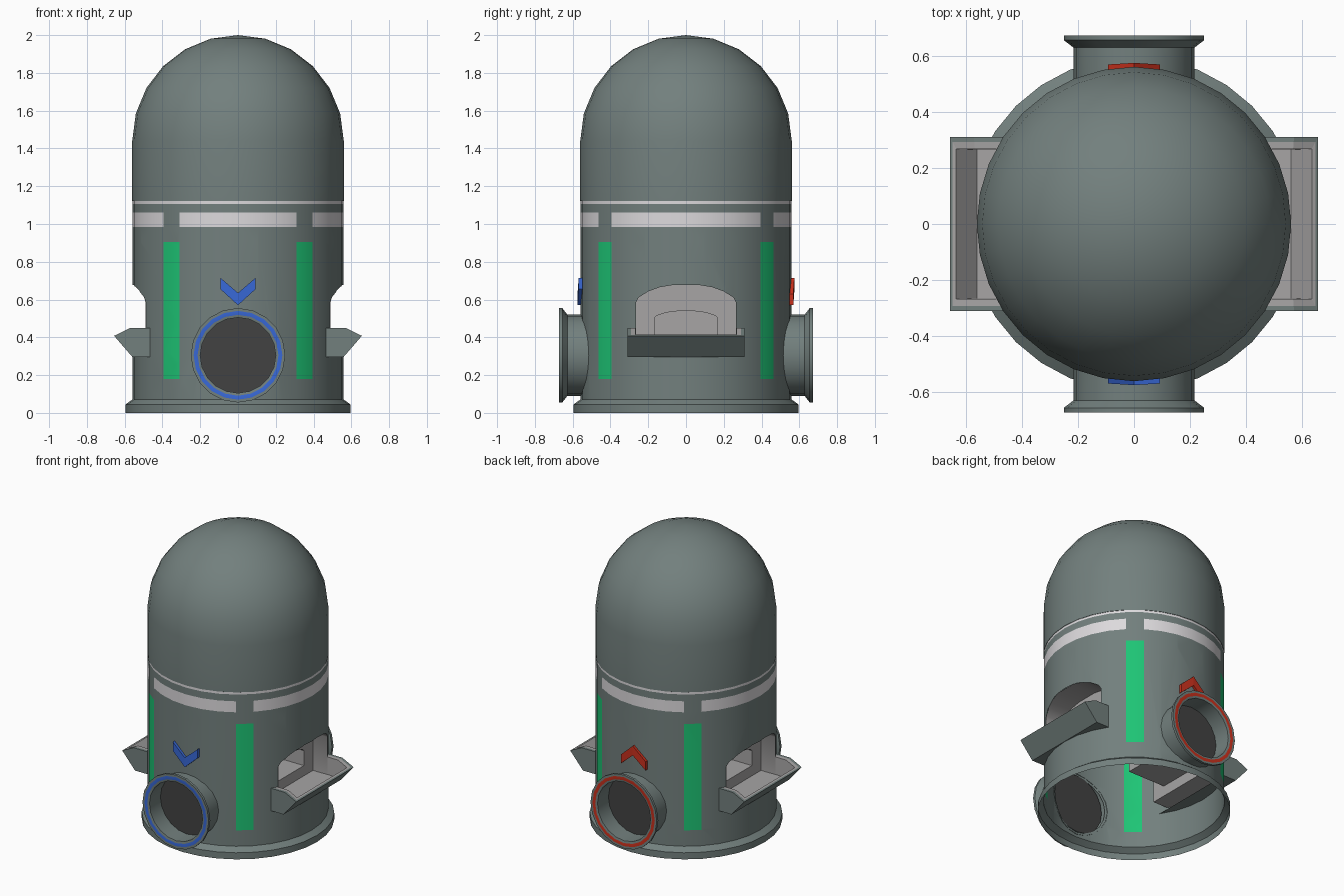
import bpy, bmesh, math
from mathutils import Vector, Matrix

if "Cube" in bpy.data.objects:
    bpy.data.objects.remove(bpy.data.objects["Cube"])


def material(name, rgb):
    m = bpy.data.materials.new(name)
    m.diffuse_color = (*rgb, 1)
    m.use_nodes = True
    m.node_tree.nodes["Principled BSDF"].inputs["Base Color"].default_value = m.diffuse_color
    return m


BODY, WHITE, LIGHT, GREEN, BLUE, RED, DARK = range(7)
MATS = [material("grey_green", (0.17, 0.215, 0.207)),
        material("off_white", (0.72, 0.70, 0.72)),
        material("light_grey", (0.385, 0.375, 0.375)),
        material("green", (0.013, 0.56, 0.18)),
        material("blue", (0.04, 0.14, 0.68)),
        material("red", (0.58, 0.03, 0.012)),
        material("dark_grey", (0.055, 0.055, 0.055))]


def finish(bm, name, flip=False, smooth=True):
    bmesh.ops.remove_doubles(bm, verts=bm.verts, dist=1e-5)
    bmesh.ops.recalc_face_normals(bm, faces=bm.faces)
    if flip:
        bmesh.ops.reverse_faces(bm, faces=bm.faces)
    for f in bm.faces:
        f.smooth = smooth
    for e in bm.edges:
        e.smooth = len(e.link_faces) == 2 and e.calc_face_angle(0) < math.radians(30)
    me = bpy.data.meshes.new(name)
    bm.to_mesh(me)
    bm.free()
    for m in MATS:
        me.materials.append(m)
    ob = bpy.data.objects.new(name, me)
    bpy.context.collection.objects.link(ob)
    return ob


def loft(bm, loops, mats, closed=True):
    """Join equal-length point loops with quads; mats[i] colours strip i."""
    rows = [[bm.verts.new(p) for p in lp] for lp in loops]
    n = len(rows[0])
    for a, b, m in zip(rows, rows[1:], mats):
        for i in range(n if closed else n - 1):
            j = (i + 1) % n
            bm.faces.new((a[i], a[j], b[j], b[i])).material_index = m
    return rows


def lathe(profile, n, mats):
    bm = bmesh.new()
    loops = [[(r * math.cos(2 * math.pi * i / n), r * math.sin(2 * math.pi * i / n), z)
              for i in range(n)] for r, z in profile]
    loft(bm, loops, mats)
    bmesh.ops.remove_doubles(bm, verts=bm.verts, dist=1e-5)
    return bm


def cut_hole(bm, axis, side, poly):
    """Cut a convex (h, z) outline through the shell on one side."""
    h = 1 - axis
    mid = sum((Vector(p) for p in poly), Vector((0, 0))) / len(poly)
    inside = [f for f in bm.faces
              if side * f.calc_center_median()[axis] > 0.3 and 0.072 < f.calc_center_median().z < 0.92]
    for k, p in enumerate(poly):
        q = poly[(k + 1) % len(poly)]
        nrm = Vector((0, 0, 0))
        nrm[h], nrm.z = q[1] - p[1], p[0] - q[0]
        co, c = Vector((0, 0, p[1])), Vector((0, 0, mid[1]))
        co[h], c[h] = p[0], mid[0]
        if nrm.dot(c - co) < 0:
            nrm.negate()
        nrm.normalize()
        geom = set(inside)
        for f in inside:
            geom.update(f.edges)
            geom.update(f.verts)
        out = bmesh.ops.bisect_plane(bm, geom=list(geom), dist=1e-6, plane_co=co, plane_no=nrm)
        pool = {f for f in inside if f.is_valid}
        pool |= {g for g in out["geom"] if isinstance(g, bmesh.types.BMFace)}
        inside = [f for f in pool if nrm.dot(f.calc_center_median() - co) > 0]
    bmesh.ops.delete(bm, geom=inside, context='FACES')


half = [(0.265, 0.33), (0.265, 0.585), (0.25, 0.612), (0.2, 0.643), (0.14, 0.665), (0.07, 0.677)]
ARCH = half + [(-y, z) for y, z in reversed(half)]
PORT_Z, PORT_N = 0.305, 20
CIRCLE = [(0.2 * math.cos(2 * math.pi * i / PORT_N),
           PORT_Z + 0.2 * math.sin(2 * math.pi * i / PORT_N)) for i in range(PORT_N)]

# domed body shell with foot flange, open underneath, with painted stripes
R = 0.558
profile = [(0.595, 0), (0.595, 0.045)]
profile += [(R, z) for z in (0.072, 0.18, 0.905, 0.985, 1.06, 1.106, 1.121)] + [(0.56, 1.122)]
profile += [(0.56 * math.cos(math.radians(a)), 1.44 + 0.56 * math.sin(math.radians(a)))
            for a in range(0, 91, 15)]
body = lathe(profile, 32, [BODY] * 7 + [WHITE] + [BODY] * 8)
for f in body.faces:
    c = f.calc_center_median()
    stripe = 33.75 < math.degrees(math.atan2(abs(c.x), abs(c.y))) < 45
    if 0.18 < c.z < 0.905 and stripe:
        f.material_index = GREEN
    elif 0.985 < c.z < 1.06 and not stripe:
        f.material_index = WHITE
for s in (-1, 1):
    cut_hole(body, 0, s, ARCH)
    cut_hole(body, 1, s, CIRCLE)
finish(body, "body_shell")

# round ports and chevrons, front (blue) and back (red)
port = [(0.215, 0.51), (0.215, 0.628), (0.25, 0.655), (0.25, 0.672), (0.235, 0.672),
        (0.214, 0.672), (0.2, 0.668), (0.2, 0.55), (0, 0.55)]
chevron = [(-0.093, 0.715), (0, 0.635), (0.093, 0.715), (0.093, 0.655), (0, 0.57), (-0.093, 0.655)]
for s, label, col in ((-1, "front", BLUE), (1, "back", RED)):
    bm = lathe(port, PORT_N, [BODY] * 4 + [col, BODY, BODY, DARK])
    for v in bm.verts:  # fit the pipe's inner end to the body
        if v.co.z < 0.52:
            v.co.z = math.sqrt(0.554 ** 2 - v.co.x ** 2)
    bm.transform(Matrix.Translation((0, 0, PORT_Z)) @ Matrix.Rotation(-s * math.pi / 2, 4, 'X'))
    finish(bm, label + "_port")
    pts = [(x, z if s < 0 else 1.285 - z) for x, z in chevron]
    bm = bmesh.new()
    rows = loft(bm, [[(x, s * (d - 0.06 * abs(x)), z) for x, z in pts] for d in (0.552, 0.574)], [col])
    v = rows[1]
    for quad in ((0, 1, 4, 5), (1, 2, 3, 4)):
        bm.faces.new([v[i] for i in quad]).material_index = col
    finish(bm, label + "_chevron", smooth=False)

# side trays with arched recesses
tray = [[(0.465, -0.31, 0.297), (0.51, -0.31, 0.297), (0.56, -0.31, 0.297)],
        [(0.465, -0.31, 0.45), (0.57, -0.31, 0.45), (0.656, -0.31, 0.408)],
        [(0.465, -0.292, 0.45), (0.569, -0.292, 0.45), (0.646, -0.292, 0.412)],
        [(0.465, -0.268, 0.449), (0.567, -0.268, 0.449), (0.634, -0.268, 0.416)],
        [(0.465, -0.265, 0.331), (0.52, -0.265, 0.331), (0.56, -0.265, 0.331)]]
for s, label in ((-1, "left"), (1, "right")):
    bm = bmesh.new()
    loops = [[(s * x, y, z) for x, y, z in sec] + [(s * x, -y, z) for x, y, z in reversed(sec)]
             for sec in tray]
    rows = loft(bm, loops, [BODY, BODY, LIGHT, LIGHT], closed=False)
    bm.faces.new(rows[0]).material_index = BODY
    bm.faces.new(rows[-1]).material_index = LIGHT
    finish(bm, label + "_tray", smooth=False)

    small = [(y * 0.63, 0.40 + (z - 0.33) * 0.4) for y, z in ARCH]
    loops = [[(s * math.sqrt(0.5565 ** 2 - y * y), y, z) for y, z in ARCH],
             [(s * 0.38, y, z) for y, z in ARCH],
             [(s * 0.38, y, z) for y, z in small],
             [(s * 0.10, y, z) for y, z in small]]
    bm = bmesh.new()
    rows = loft(bm, loops, [LIGHT] * 3)
    bm.faces.new(rows[-1]).material_index = LIGHT
    finish(bm, label + "_recess", flip=True)
